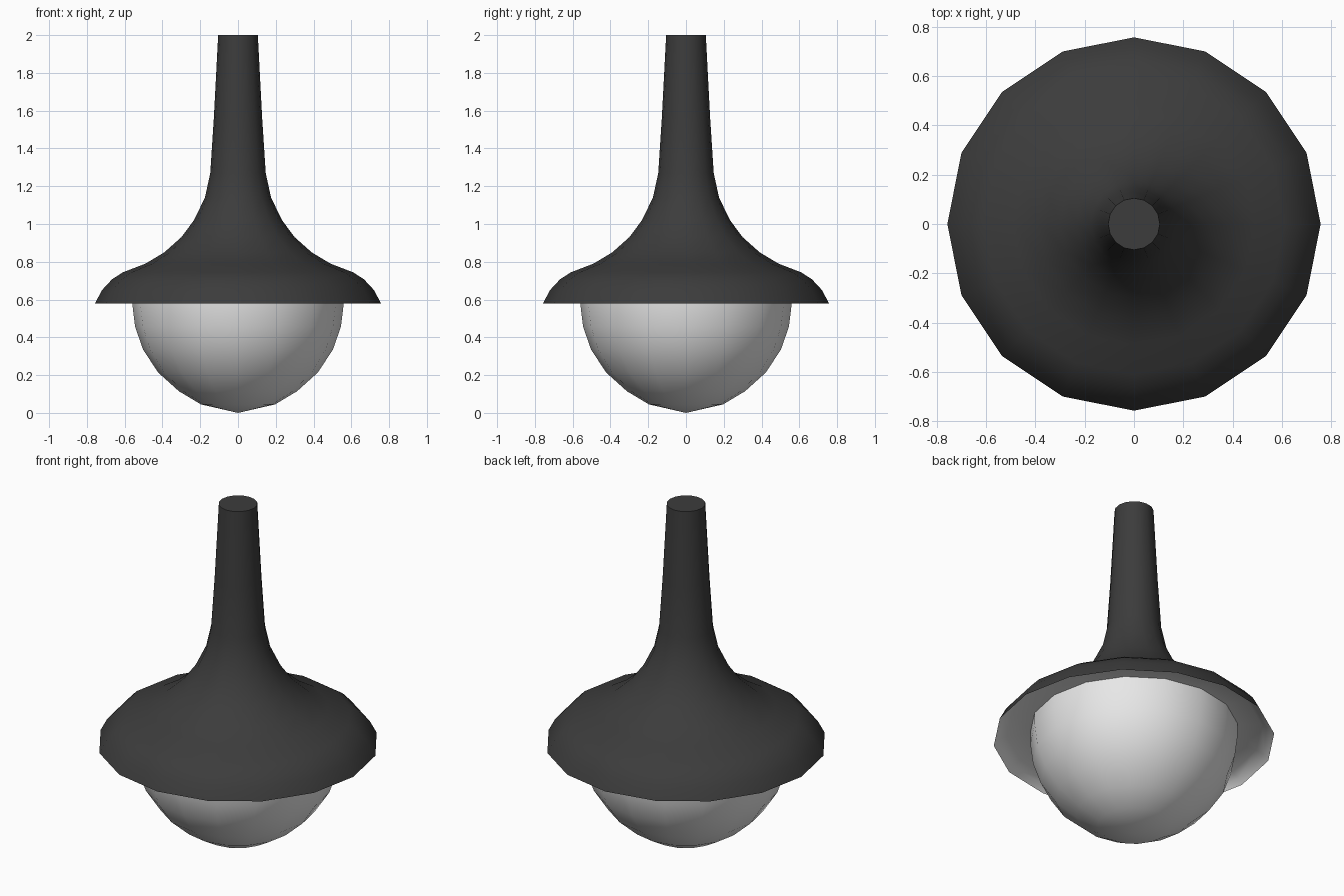
import bpy, bmesh, math

if "Cube" in bpy.data.objects:
    bpy.data.objects.remove(bpy.data.objects["Cube"])

SIDES = 16


def material(name, rgba):
    m = bpy.data.materials.new(name)
    m.diffuse_color = rgba
    m.use_nodes = True
    m.node_tree.nodes["Principled BSDF"].inputs["Base Color"].default_value = m.diffuse_color
    return m


def lathe(name, profile, mat):
    """Spin (radius, height) points around z; a zero radius closes the end."""
    bm = bmesh.new()
    rings = []
    for r, z in profile:
        if r == 0:
            rings.append([bm.verts.new((0, 0, z))] * SIDES)
        else:
            rings.append([bm.verts.new((r * math.cos(math.tau * i / SIDES),
                                        r * math.sin(math.tau * i / SIDES), z))
                          for i in range(SIDES)])
    for lo, hi in zip(rings, rings[1:]):
        for i in range(SIDES):
            j = (i + 1) % SIDES
            corners = [lo[i], lo[j], hi[j], hi[i]]
            bm.faces.new(list(dict.fromkeys(corners)))
    me = bpy.data.meshes.new(name)
    bm.to_mesh(me)
    bm.free()
    me.materials.append(mat)
    ob = bpy.data.objects.new(name, me)
    bpy.context.collection.objects.link(ob)
    bpy.ops.object.select_all(action='DESELECT')
    ob.select_set(True)
    bpy.context.view_layer.objects.active = ob
    bpy.ops.object.shade_smooth_by_angle(angle=math.radians(50))
    return ob


black = material("black_metal", (0.045, 0.045, 0.045, 1))
white = material("white_enamel", (0.8, 0.8, 0.8, 1))
glass = material("frosted_glass", (0.8, 0.8, 0.8, 0.85))

# Flared shade and tapering stem, closed at the top
lathe("shade_and_stem", [
    (0.757, 0.58), (0.72, 0.65), (0.667, 0.707), (0.61, 0.744), (0.49, 0.79),
    (0.39, 0.85), (0.30, 0.93), (0.233, 1.02), (0.175, 1.14), (0.147, 1.268),
    (0.128, 1.56), (0.105, 2.0), (0, 2.0)], black)

# Pale underside of the shade, facing down
lathe("shade_lining", [
    (0, 0.66), (0.56, 0.65), (0.69, 0.635), (0.735, 0.612), (0.757, 0.58)], white)

# Glass bowl hanging under the shade
lathe("glass_bowl", [
    (0, 0.0), (0.196, 0.045), (0.312, 0.114), (0.423, 0.214), (0.503, 0.336),
    (0.545, 0.457), (0.56, 0.58), (0.56, 0.65)], glass)
